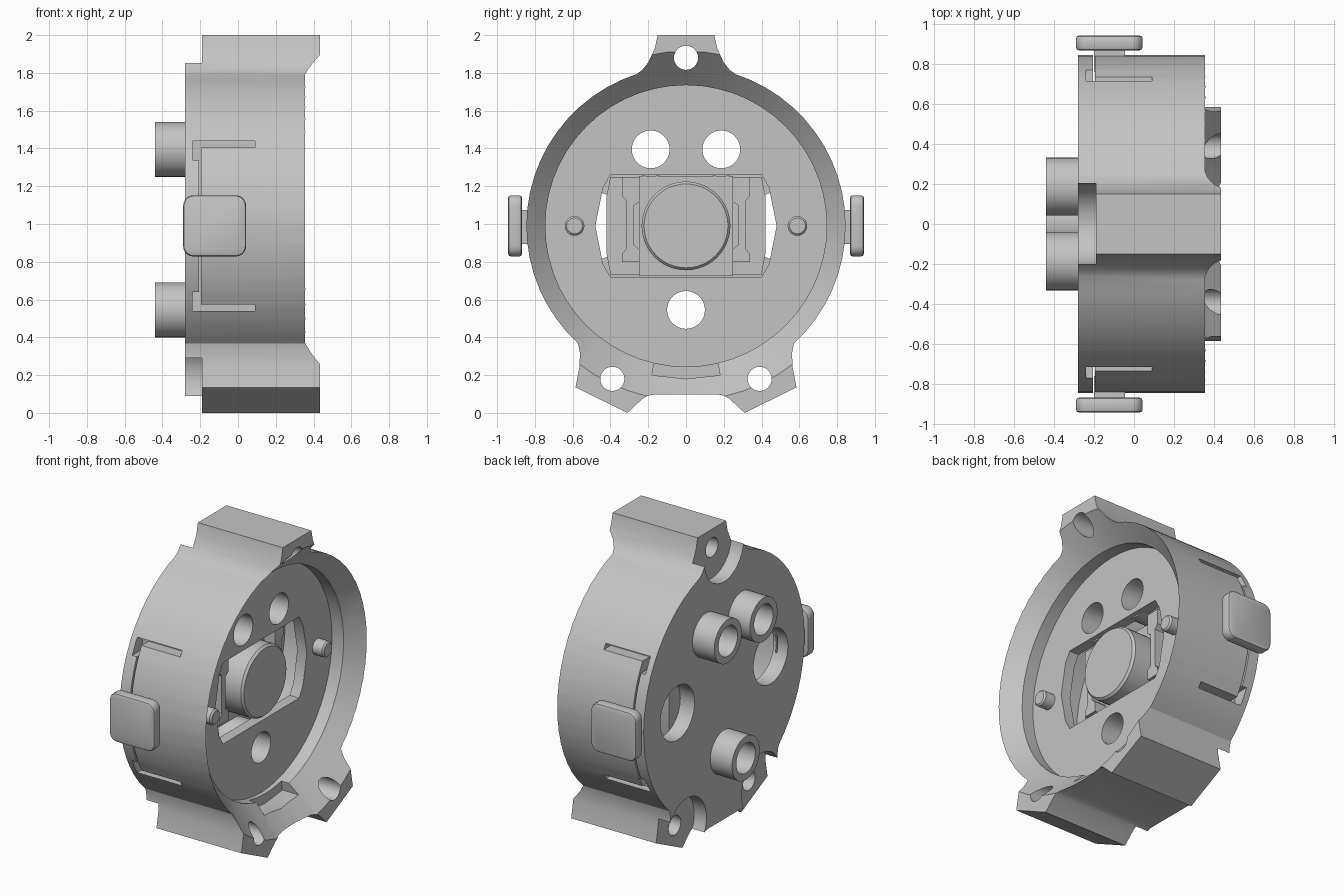
import bpy, bmesh, math
from mathutils import Vector

if "Cube" in bpy.data.objects:
    bpy.data.objects.remove(bpy.data.objects["Cube"])

CZ = 0.99  # height of the housing axis (runs along x)
grey = bpy.data.materials.new("plain grey")
grey.diffuse_color = (0.55, 0.55, 0.55, 1)
grey.use_nodes = True
grey.node_tree.nodes["Principled BSDF"].inputs["Base Color"].default_value = grey.diffuse_color


def make(name, bm):
    bmesh.ops.recalc_face_normals(bm, faces=bm.faces)
    me = bpy.data.meshes.new(name)
    bm.to_mesh(me)
    bm.free()
    me.materials.append(grey)
    ob = bpy.data.objects.new(name, me)
    bpy.context.collection.objects.link(ob)
    return ob


def prism(name, pts, x0, x1):
    """Outline of (y, z) points extruded along x."""
    bm = bmesh.new()
    f = bm.faces.new([bm.verts.new((x0, y, z)) for y, z in pts])
    g = bmesh.ops.extrude_face_region(bm, geom=[f])["geom"]
    vs = [v for v in g if isinstance(v, bmesh.types.BMVert)]
    bmesh.ops.translate(bm, verts=vs, vec=(x1 - x0, 0, 0))
    return make(name, bm)


def lathe(name, y, z, profile, n=40):
    """Closed solid turned about an x axis from (x, radius) rings."""
    bm = bmesh.new()
    rings = [[bm.verts.new((x, y + r * math.cos(2 * math.pi * i / n),
                            z + r * math.sin(2 * math.pi * i / n)))
              for i in range(n)] for x, r in profile]
    for a, b in zip(rings, rings[1:]):
        for i in range(n):
            j = (i + 1) % n
            bm.faces.new((a[i], a[j], b[j], b[i]))
    bm.faces.new(rings[0])
    bm.faces.new(rings[-1])
    return make(name, bm)


def cyl(name, y, z, r, x0, x1, n=40):
    return lathe(name, y, z, [(x0, r), (x1, r)], n)


def box(name, x, y, z):
    y = sorted(y)
    return prism(name, [(y[0], z[0]), (y[1], z[0]), (y[1], z[1]), (y[0], z[1])], *x)


def apply(ob, mod):
    bpy.context.view_layer.objects.active = ob
    bpy.ops.object.modifier_apply(modifier=mod.name)


def boolean(ob, others, op="DIFFERENCE"):
    for c in others:
        m = ob.modifiers.new("cut", "BOOLEAN")
        m.operation, m.solver, m.object = op, "EXACT", c
        apply(ob, m)
        bpy.data.objects.remove(c)


def bevel(ob, width, segments=2):
    m = ob.modifiers.new("bevel", "BEVEL")
    m.width, m.segments, m.limit_method = width, segments, "ANGLE"
    m.angle_limit = math.radians(40)
    apply(ob, m)


# Housing outline: top lug, round side, bottom lug (mirrored)
half = [(0.15, 2.0), (0.165, 1.93), (0.2, 1.855), (0.232, 1.815)]
for i in range(21):
    a = math.radians(72 - i * 119.4 / 20)
    half.append((0.845 * math.cos(a), CZ + 0.845 * math.sin(a)))
half += [(0.562, 0.32), (0.563, 0.25), (0.585, 0.135), (0.31, 0.0),
         (0.23, 0.075), (0.2, 0.092), (0.17, 0.097)]
outline = half + [(-y, z) for y, z in reversed(half)]
housing = prism("housing", outline, -0.28, 0.435)

# Hollow inside with a 45 degree funnel that also shapes the lug fronts
cuts = [lathe("cavity", 0, CZ, [(-0.175, 0.745), (0.255, 0.745), (0.605, 1.095)], 56)]
# Lug screw holes and the rounded relief behind each lug
for y, z in ((0, 1.88), (0.39, 0.18), (-0.39, 0.18)):
    cuts.append(cyl("relief", y, z, 0.205, -0.4, -0.19))
    cuts.append(cyl("screw_hole", y, z, 0.064, -0.5, 0.6, 24))
# Key notch at the bottom of the rim
cuts.append(prism("notch", [(-0.18, 0.2), (0, 0.18), (0.18, 0.2), (0.155, 0.35),
                            (-0.155, 0.35)], 0.2, 0.6))
# Tube openings and large openings in the back wall
tubes = ((0.187, 1.395), (-0.187, 1.395), (0, 0.545))
for y, z in tubes:
    cuts.append(cyl("tube_cut", y, z, 0.12, -0.5, 0.0))
for s in (1, -1):
    cuts.append(cyl("back_opening", s * 0.49, CZ, 0.18, -0.5, 0.0))
    # Slots around the side clips
    ys = (s * 0.66, s * 0.95)
    cuts.append(box("slit", (-0.206, -0.195), ys, (0.6, 1.38)))
    for t in (1, -1):
        for xs, z0, z1 in (((-0.24, 0.09), 0.415, 0.45), ((-0.24, -0.195), 0.35, 0.43)):
            cuts.append(box("slot", xs, ys, sorted((CZ + t * z0, CZ + t * z1))))
boolean(housing, cuts)

# Recessed front plate with window and tube holes
plate = cyl("front_plate", 0, CZ, 0.747, 0.1, 0.17, 56)
win = [(0.40, 1.26), (0.44, 1.19), (0.48, CZ), (0.44, 0.79), (0.40, 0.72)]
win += [(-y, z) for y, z in reversed(win)]
boolean(plate, [prism("window", win, 0, 0.4)] +
        [cyl("tube_cut", y, z, 0.12, 0, 0.4) for y, z in tubes])

# Hollow tubes running from the plate out through the back
for y, z in tubes:
    tube = lathe("mounting_tube", y, z, [(-0.44, 0.145), (0.14, 0.145), (0.14, 0.122), (0.17, 0.122)])
    boolean(tube, [cyl("bore", y, z, 0.1, -0.6, 0.4)])

# Central knob and its base
lathe("centre_knob", 0, CZ, [(-0.2, 0.235), (0.185, 0.235), (0.2, 0.222)], 48)
box("knob_base", (-0.2, 0.02), (-0.25, 0.25), (0.725, 1.255))

for s in (1, -1):
    # Lever beside the knob
    lever = [(0.245, 0.80), (0.245, 0.865), (0.275, 0.89), (0.275, 1.1), (0.245, 1.12),
             (0.245, 1.19), (0.245, 1.25), (0.34, 1.25), (0.34, 1.15), (0.315, 1.12),
             (0.315, 0.87), (0.34, 0.84), (0.34, 0.8)]
    prism("lever", [(s * y, z) for y, z in lever], -0.1, 0.1)
    prism("lever_back", [(s * y, z) for y, z in
                         ((0.24, 0.73), (0.4, 0.73), (0.42, 0.84), (0.42, 1.15),
                          (0.4, 1.25), (0.24, 1.25))], -0.17, -0.08)
    # Locating pin
    lathe("locating_pin", s * 0.59, CZ, [(0.15, 0.052), (0.24, 0.052), (0.25, 0.042)], 24)
    # Side button and its stem
    box("button_stem", (-0.2, -0.045), (s * 0.76, s * 0.89), (0.895, 1.075))
    button = box("side_button", (-0.29, 0.043), (s * 0.868, s * 0.942), (0.828, 1.152))
    bm = bmesh.new()
    bm.from_mesh(button.data)
    corners = [e for e in bm.edges
               if abs((e.verts[0].co - e.verts[1].co).normalized().y) > 0.9]
    bmesh.ops.bevel(bm, geom=corners, offset=0.055, segments=5, profile=0.5, affect="EDGES")
    bm.to_mesh(button.data)
    bm.free()
    bevel(button, 0.015)

# Smooth curved walls, keep edges sharp
for ob in bpy.context.collection.objects:
    ob.select_set(True)
    bpy.context.view_layer.objects.active = ob
bpy.ops.object.shade_smooth_by_angle(angle=math.radians(25))
